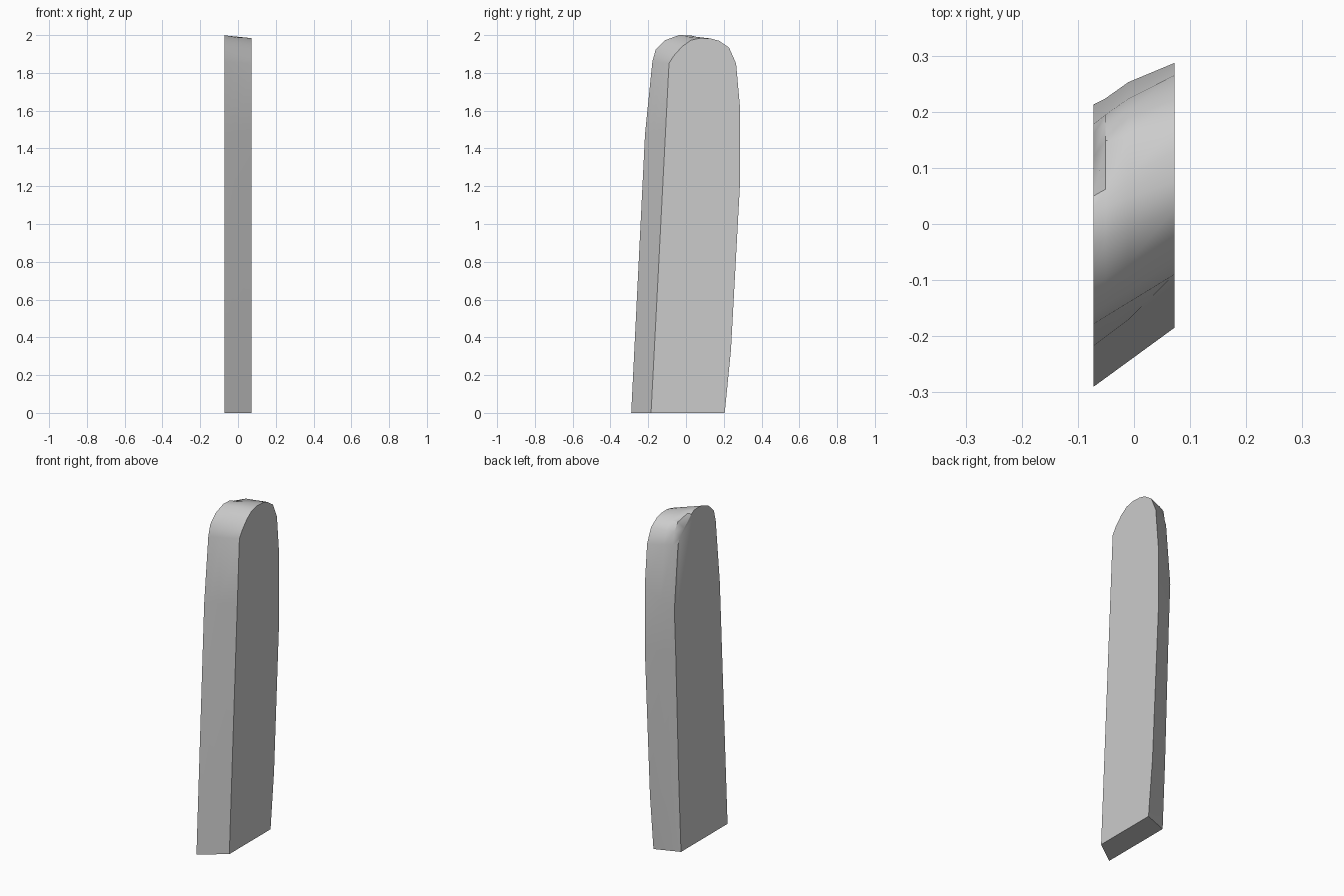
import bpy, bmesh, math

cube = bpy.data.objects.get("Cube")
if cube:
    bpy.data.objects.remove(cube)

HALF = 0.072

# Outline of each side as (y, z), from the front foot over the crown to the back foot
right_side = [(-.29, 0), (-.217, 1.475), (-.178, 1.86), (-.16, 1.925), (-.11, 1.973),
              (-.037, 2), (.026, 1.998), (.05, 1.985), (.12, 1.925), (.16, 1.885),
              (.178, 1.85), (.213, 1.47), (.2, 1.2), (.17, .4), (.15, 0)]
left_side = [(-.185, 0), (-.109, 1.475), (-.09, 1.85), (-.065, 1.89), (-.02, 1.94),
             (.026, 1.973), (.075, 1.984), (.13, 1.982), (.175, 1.97), (.228, 1.934),
             (.265, 1.85), (.287, 1.605), (.287, 1.235), (.238, .334), (.205, 0)]

# Blend position of each section, with the small swell of its back corner
sections = [
    (0, {}),
    (.15, {8: (.02, .036), 9: (.012, .03), 10: (.004, 0)}),
    (.43, {8: (.01, .025), 9: (.01, .02), 10: (.008, 0), 11: (.008, 0)}),
    (1, {}),
]


def make_section(bm, t, swell):
    ring = []
    for i, (a, b) in enumerate(zip(right_side, left_side)):
        dy, dz = swell.get(i, (0, 0))
        y = a[0] + (b[0] - a[0]) * t + dy
        z = a[1] + (b[1] - a[1]) * t + dz
        ring.append(bm.verts.new((HALF * (2 * t - 1), y, z)))
    return ring


# Skewed slab lofted through the sections
bm = bmesh.new()
rings = [make_section(bm, t, swell) for t, swell in sections]
for r0, r1 in zip(rings, rings[1:]):
    for i in range(len(r0)):
        j = (i + 1) % len(r0)
        bm.faces.new((r0[i], r0[j], r1[j], r1[i]))
bm.faces.new(rings[0])
bm.faces.new(rings[-1])
bmesh.ops.recalc_face_normals(bm, faces=bm.faces)
mesh = bpy.data.meshes.new("slab")
bm.to_mesh(mesh)
bm.free()

slab = bpy.data.objects.new("slab", mesh)
bpy.context.collection.objects.link(slab)

# Plain grey finish
grey = bpy.data.materials.new("light_grey")
grey.use_nodes = True
colour = (.6, .6, .6, 1)
grey.diffuse_color = colour
grey.node_tree.nodes["Principled BSDF"].inputs["Base Color"].default_value = colour
mesh.materials.append(grey)

# Smooth rim with crisp side edges
bpy.context.view_layer.objects.active = slab
slab.select_set(True)
bpy.ops.object.shade_smooth_by_angle(angle=math.radians(35))
